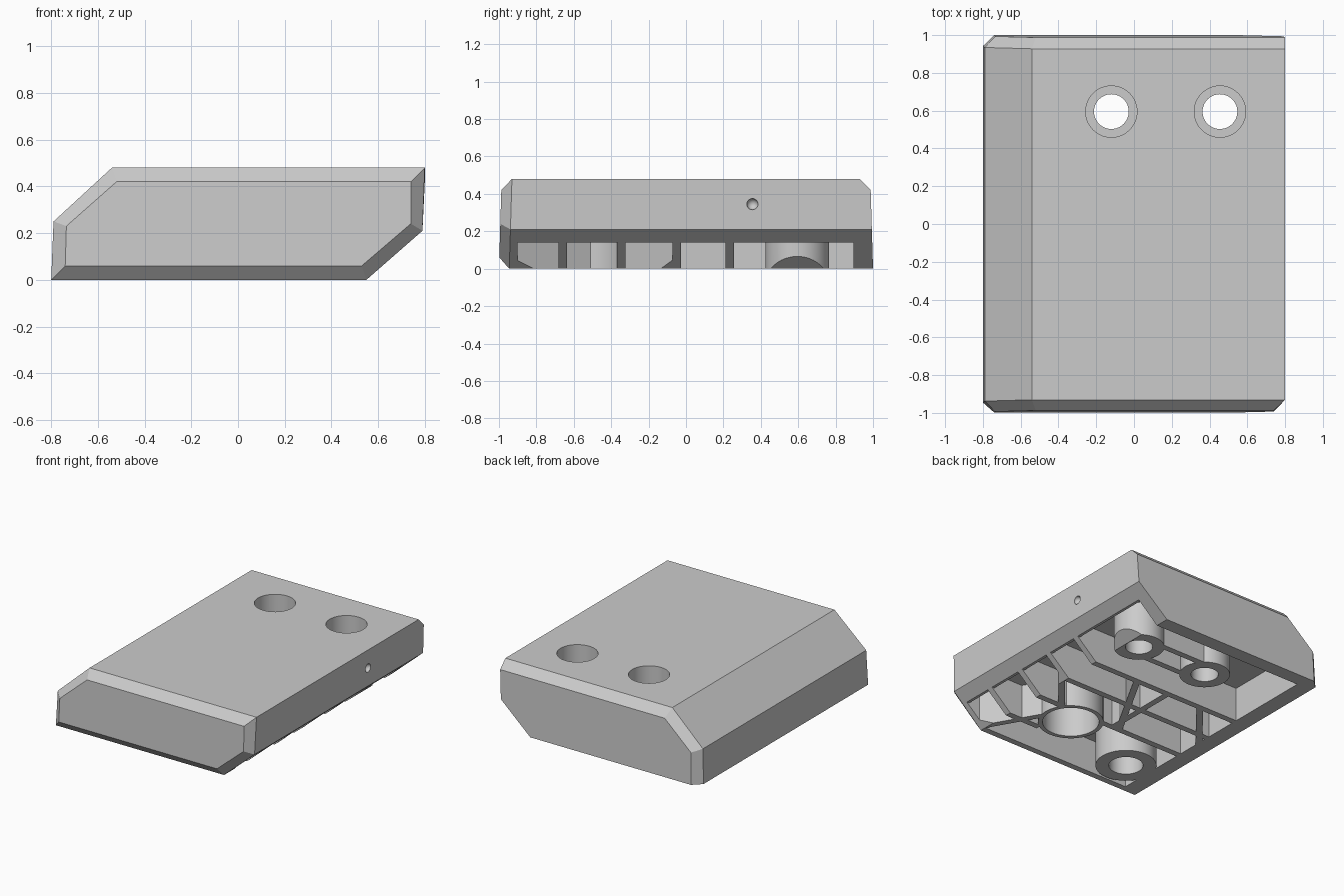
import bpy, bmesh, math
from mathutils import Vector

cube = bpy.data.objects.get("Cube")
if cube:
    bpy.data.objects.remove(cube, do_unlink=True)

DRAFT = 0.03  # inward lean of the end walls per unit of height


def make_object(name, bm):
    bmesh.ops.recalc_face_normals(bm, faces=bm.faces)
    mesh = bpy.data.meshes.new(name)
    bm.to_mesh(mesh)
    bm.free()
    obj = bpy.data.objects.new(name, mesh)
    bpy.context.collection.objects.link(obj)
    return obj


def loft(name, sections, draft):
    """Skin a run of (y, xz profile) sections and cap both ends."""
    bm = bmesh.new()
    rings = [[bm.verts.new((x, y - math.copysign(draft * z, y), z)) for x, z in profile]
             for y, profile in sections]
    count = len(rings[0])
    for a, b in zip(rings, rings[1:]):
        for i in range(count):
            j = (i + 1) % count
            bm.faces.new((a[i], a[j], b[j], b[i]))
    bm.faces.new(rings[0])
    bm.faces.new(rings[-1])
    return make_object(name, bm)


def cylinder(name, x, y, radius, z0, z1):
    bm = bmesh.new()
    bmesh.ops.create_cone(bm, cap_ends=True, segments=48, radius1=radius,
                          radius2=radius, depth=z1 - z0)
    bmesh.ops.translate(bm, verts=bm.verts, vec=(x, y, (z0 + z1) / 2))
    return make_object(name, bm)


def rib(start, end, thickness=0.045):
    """Upright wall between two plan points, taller than the cavity."""
    a, b = Vector(start), Vector(end)
    side = (b - a).orthogonal().normalized() * thickness / 2
    bm = bmesh.new()
    base = bm.faces.new([bm.verts.new((p.x, p.y, -0.3))
                         for p in (a + side, b + side, b - side, a - side)])
    top = bmesh.ops.extrude_face_region(bm, geom=[base])
    verts = [v for v in top["geom"] if isinstance(v, bmesh.types.BMVert)]
    bmesh.ops.translate(bm, verts=verts, vec=(0, 0, 0.8))
    return make_object("rib_tool", bm)


def cut(target, tool):
    """Subtract a tool from the target, then discard the tool."""
    mod = target.modifiers.new("cut", "BOOLEAN")
    mod.operation = "DIFFERENCE"
    mod.solver = "EXACT"
    mod.object = tool
    tool.hide_render = True
    bpy.context.view_layer.objects.active = target
    bpy.ops.object.modifier_apply(modifier=mod.name)
    bpy.data.objects.remove(tool, do_unlink=True)


# Outer block: six-sided profile with bevelled front and back ends
outline = [(-0.8, 0), (0.55, 0), (0.79, 0.21), (0.8, 0.48), (-0.54, 0.48), (-0.79, 0.25)]
front = [(-0.74, 0.06), (0.53, 0.06), (0.74, 0.24), (0.74, 0.42), (-0.52, 0.42), (-0.735, 0.23)]
back = [(-0.74, 0), (0.55, 0), (0.79, 0.21), (0.8, 0.42), (-0.52, 0.42), (-0.735, 0.23)]
body = loft("block_body", [(-1, front), (-0.945, outline), (0.942, outline), (1, back)], DRAFT)

# Underside cavity, open along the lower right edge
pocket = [(-0.68, -0.1), (1, -0.1), (1, 0.14), (0.69, 0.14), (0.69, 0.25), (-0.68, 0.25)]
cavity = loft("cavity_tool", [(-0.9, pocket), (0.895, pocket)], 0)

# Stiffening ribs left standing in the cavity
ribs = [((-0.9, 0.235), (1.1, 0.235)), ((-0.9, -0.05), (1.1, -0.05)),
        ((-0.9, -0.345), (1.1, -0.345)), ((0.28, -0.66), (1.1, -0.66)),
        ((-0.1, -0.345), (-0.1, 0.235)), ((-0.16, -0.35), (0.17, 0.235)),
        ((-0.38, 0.235), (-0.72, -0.18)),
        ((0.25, -0.46), (0.59, -0.052)), ((0.32, -0.46), (0.64, -1.016)),
        ((-0.12, 0.7), (0.45, 0.7)), ((-0.12, 0.51), (0.45, 0.51))]
for start, end in ribs:
    cut(cavity, rib(start, end))

# Round bosses left standing in the cavity
screws = [(-0.12, 0.595), (0.455, 0.595)]
peg = (-0.5, -0.68)
socket = (0.16, -0.47)
for (x, y), radius in [(screws[0], 0.17), (screws[1], 0.17), (peg, 0.205), (socket, 0.22)]:
    cut(cavity, cylinder("boss_tool", x, y, radius, -0.3, 0.5))
cut(body, cavity)

# Counterbored through holes
for x, y in screws:
    cut(body, cylinder("bore_tool", x, y, 0.092, -0.2, 0.7))
    cut(body, cylinder("counterbore_tool", x, y, 0.136, 0.12, 0.7))

# Blind holes in the front bosses
cut(body, cylinder("peg_hole_tool", *peg, 0.115, -0.2, 0.26))
cut(body, cylinder("socket_hole_tool", *socket, 0.19, -0.2, 0.25))

# Small round dimple in the right side
bm = bmesh.new()
bmesh.ops.create_uvsphere(bm, u_segments=24, v_segments=12, radius=0.03)
bmesh.ops.translate(bm, verts=bm.verts, vec=(0.795, 0.355, 0.345))
cut(body, make_object("dimple_tool", bm))

# Plain grey finish
grey = bpy.data.materials.new("plain_grey")
grey.use_nodes = True
colour = (0.6, 0.6, 0.6, 1)
grey.diffuse_color = colour
grey.node_tree.nodes["Principled BSDF"].inputs["Base Color"].default_value = colour
body.data.materials.clear()
body.data.materials.append(grey)

bpy.ops.object.select_all(action="DESELECT")
body.select_set(True)
bpy.context.view_layer.objects.active = body
bpy.ops.object.shade_smooth_by_angle(angle=math.radians(25))
